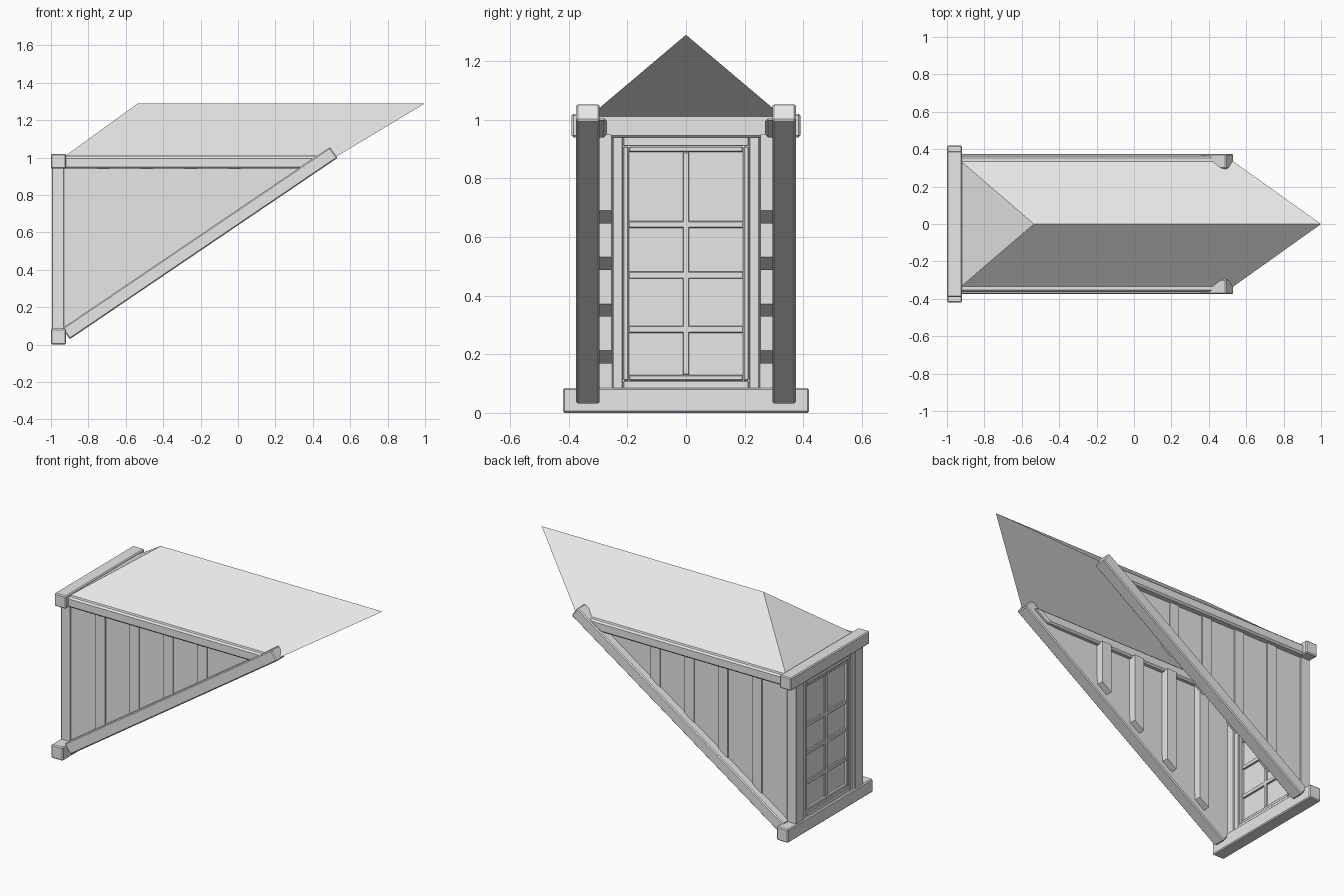
import bpy, bmesh

cube = bpy.data.objects.get("Cube")
if cube:
    bpy.data.objects.remove(cube, do_unlink=True)

grey = bpy.data.materials.new("plain_grey")
grey.use_nodes = True
grey.diffuse_color = (0.8, 0.8, 0.8, 1)
grey.node_tree.nodes["Principled BSDF"].inputs["Base Color"].default_value = (0.8, 0.8, 0.8, 1)


def finish(name, bm, bevel=0.0):
    mesh = bpy.data.meshes.new(name)
    bmesh.ops.recalc_face_normals(bm, faces=bm.faces)
    bm.to_mesh(mesh)
    bm.free()
    mesh.materials.append(grey)
    obj = bpy.data.objects.new(name, mesh)
    bpy.context.collection.objects.link(obj)
    if bevel:
        mod = obj.modifiers.new("soft_edges", "BEVEL")
        mod.width = bevel
        mod.segments = 1
    return obj


def prism(name, outline, y0, y1, bevel=0.0):
    """Extrude an (x, z) outline from y0 to y1."""
    bm = bmesh.new()
    face = bm.faces.new([bm.verts.new((x, y0, z)) for x, z in outline])
    out = bmesh.ops.extrude_face_region(bm, geom=[face])
    verts = [v for v in out["geom"] if isinstance(v, bmesh.types.BMVert)]
    bmesh.ops.translate(bm, verts=verts, vec=(0, y1 - y0, 0))
    return finish(name, bm, bevel)


def box(name, x, y, z, bevel=0.0):
    outline = [(x[0], z[0]), (x[1], z[0]), (x[1], z[1]), (x[0], z[1])]
    return prism(name, outline, y[0], y[1], bevel)


def both_sides(name, outline, y0, y1, bevel=0.0):
    prism("left_" + name, outline, y0, y1, bevel)
    prism("right_" + name, outline, -y1, -y0, bevel)


def frame(name, x, outer_y, inner_y, outer_z, inner_z, bevel):
    """Four-piece rectangular frame facing along x."""
    for side, s in (("left", 1), ("right", -1)):
        box(f"{name}_{side}_stile", x, sorted((s * inner_y, s * outer_y)), outer_z, bevel)
    box(name + "_bottom_rail", x, (-inner_y, inner_y), (outer_z[0], inner_z[0]), bevel)
    box(name + "_top_rail", x, (-inner_y, inner_y), (inner_z[1], outer_z[1]), bevel)


# Centre line of the sloping side beams
SLOPE = 0.677
END_X, END_Z = 0.512, 1.027


def slope_z(x):
    return END_Z + (x - END_X) * SLOPE


def slope_x(z):
    return END_X + (z - END_Z) / SLOPE


# Sill and head beams across the window front
box("sill_beam", (-1, -0.92), (-0.42, 0.42), (0, 0.085), 0.006)
box("head_beam", (-1, -0.92), (-0.39, 0.39), (0.94, 1.02), 0.006)

# Corner posts
both_sides("corner_post", [(-0.995, 0.08), (-0.93, 0.08), (-0.93, 0.95), (-0.995, 0.95)], 0.25, 0.33, 0.003)

# Sloping side beams with square-cut ends
low_x = -0.92
dx, dz = 0.0205, 0.029
both_sides("sloping_beam",
           [(low_x + dx, slope_z(low_x) - dz), (END_X + dx, END_Z - dz),
            (END_X - dx, END_Z + dz), (low_x - dx, slope_z(low_x) + dz)],
           0.295, 0.375, 0.006)

# Level eave beams, cut on the slope
both_sides("eave_beam",
           [(-0.93, 0.94), (slope_x(0.94), 0.94), (slope_x(1.005), 1.005), (-0.93, 1.005)],
           0.27, 0.363, 0.01)

# Triangular side walls
both_sides("side_wall",
           [(-0.94, slope_z(-0.94)), (slope_x(0.96), 0.96), (-0.94, 0.96)], 0.3, 0.322)

# Wall studs, cut on the slope
for i in range(4):
    x0 = -0.755 + i * 0.235
    x1 = x0 + 0.065
    both_sides(f"wall_stud_{i + 1}",
               [(x0, slope_z(x0)), (x1, slope_z(x1)), (x1, 0.95), (x0, 0.95)], 0.255, 0.33)

# Window: casing, sash, glazing bars and glass
frame("window_casing", (-0.985, -0.935), 0.25, 0.215, (0.08, 0.945), (0.11, 0.91), 0.003)
frame("window_sash", (-0.978, -0.942), 0.215, 0.195, (0.11, 0.91), (0.13, 0.89), 0.004)
box("upright_glazing_bar", (-0.973, -0.947), (-0.011, 0.011), (0.13, 0.89), 0.003)
for i, z in enumerate((0.285, 0.47, 0.643)):
    box(f"cross_glazing_bar_{i + 1}", (-0.973, -0.947), (-0.195, 0.195), (z - 0.012, z + 0.012), 0.003)
box("window_glass", (-0.962, -0.958), (-0.2, 0.2), (0.12, 0.9))

# Thin hipped roof running back to a point
bm = bmesh.new()
ridge_front, ridge_back, left_front, left_back, right_front, right_back = [
    bm.verts.new(p) for p in (
        (-0.535, 0, 1.29), (1, 0, 1.29),
        (-0.925, 0.335, 1.007), (0.53, 0.335, 1.007),
        (-0.925, -0.335, 1.007), (0.53, -0.335, 1.007))]
bm.faces.new((right_front, right_back, ridge_back, ridge_front))
bm.faces.new((left_back, left_front, ridge_front, ridge_back))
bm.faces.new((left_front, right_front, ridge_front))
finish("hipped_roof", bm)
